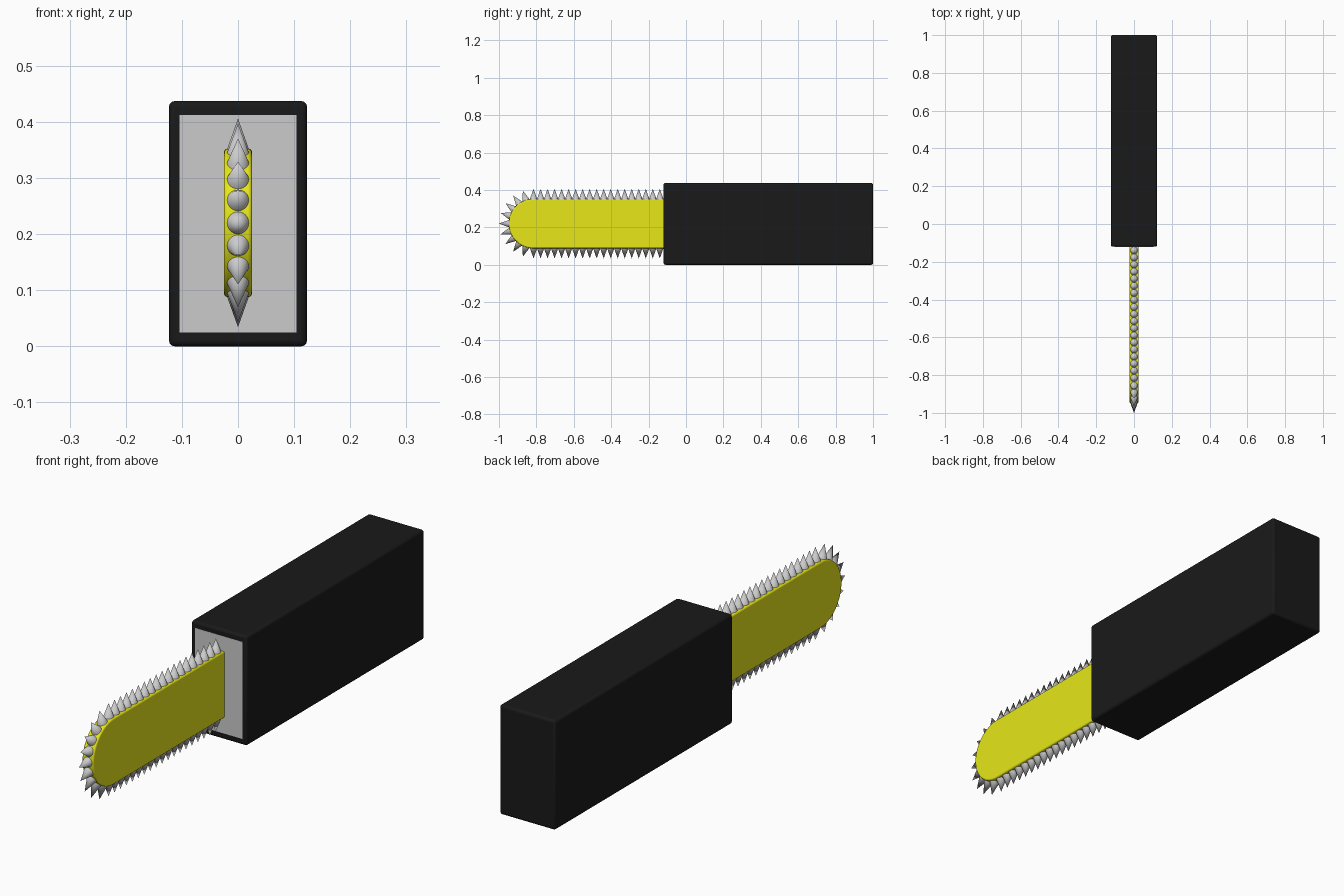
import bpy, bmesh
from math import sin, cos, pi
from mathutils import Vector, Matrix

if "Cube" in bpy.data.objects:
    bpy.data.objects.remove(bpy.data.objects["Cube"])


def material(name, rgb):
    m = bpy.data.materials.new(name)
    m.diffuse_color = (*rgb, 1)
    m.use_nodes = True
    m.node_tree.nodes["Principled BSDF"].inputs["Base Color"].default_value = m.diffuse_color
    return m


def finish(bm, name, mat=None, bevel=0, segments=3):
    bmesh.ops.recalc_face_normals(bm, faces=bm.faces)
    me = bpy.data.meshes.new(name)
    bm.to_mesh(me)
    bm.free()
    ob = bpy.data.objects.new(name, me)
    bpy.context.collection.objects.link(ob)
    if mat:
        me.materials.append(mat)
    if bevel:
        mod = ob.modifiers.new("bevel", 'BEVEL')
        mod.width, mod.segments = bevel, segments
        mod.limit_method, mod.angle_limit = 'ANGLE', 0.7
    bpy.ops.object.select_all(action='DESELECT')
    bpy.context.view_layer.objects.active = ob
    ob.select_set(True)
    bpy.ops.object.shade_smooth_by_angle(angle=0.7)
    return ob


def box(name, lo, hi, mat=None, bevel=0):
    lo, hi = Vector(lo), Vector(hi)
    bm = bmesh.new()
    bmesh.ops.create_cube(bm, size=1)
    bmesh.ops.scale(bm, vec=hi - lo, verts=bm.verts)
    bmesh.ops.translate(bm, vec=(lo + hi) / 2, verts=bm.verts)
    return finish(bm, name, mat, bevel)


black = material("black", (0.01, 0.01, 0.01))
yellow = material("yellow", (0.8, 0.8, 0.01))

# Housing and its grey front plate
box("housing", (-0.123, -0.12, 0), (0.123, 1.0, 0.437), black, 0.01)
box("front_plate", (-0.104, -0.121, 0.025), (0.104, -0.08, 0.412))

# Guide bar: round-nosed profile extruded across x
CY, CZ, R = -0.815, 0.22, 0.132
HALF = 0.025
N = 32
profile = [(-0.08, CZ + R)]
profile += [(CY - R * sin(pi * i / N), CZ + R * cos(pi * i / N)) for i in range(N + 1)]
profile += [(-0.08, CZ - R)]
bm = bmesh.new()
face = bm.faces.new([bm.verts.new((-HALF, y, z)) for y, z in profile])
ext = bmesh.ops.extrude_face_region(bm, geom=[face], use_keep_orig=True)
bmesh.ops.translate(bm, vec=(2 * HALF, 0, 0),
                    verts=[v for v in ext["geom"] if isinstance(v, bmesh.types.BMVert)])
finish(bm, "guide_bar", yellow, 0.006)

# Teeth: cones along both edges and around the nose
BASE, TIP = 0.127, 0.186
teeth = []
for i in range(-5, 6):
    a = pi / 10 * i
    teeth.append((CY, Vector((0, -cos(a), sin(a)))))
for i in range(1, 19):
    for s in (1, -1):
        teeth.append((CY + 0.0375 * i, Vector((0, 0, s))))

bm = bmesh.new()
for y, d in teeth:
    centre = Vector((0, y, CZ)) + d * (BASE + TIP) / 2
    rot = Vector((0, 0, 1)).rotation_difference(d).to_matrix().to_4x4()
    bmesh.ops.create_cone(bm, cap_ends=True, segments=32, radius1=0.021, radius2=0,
                          depth=TIP - BASE, matrix=Matrix.Translation(centre) @ rot)
finish(bm, "saw_teeth")
